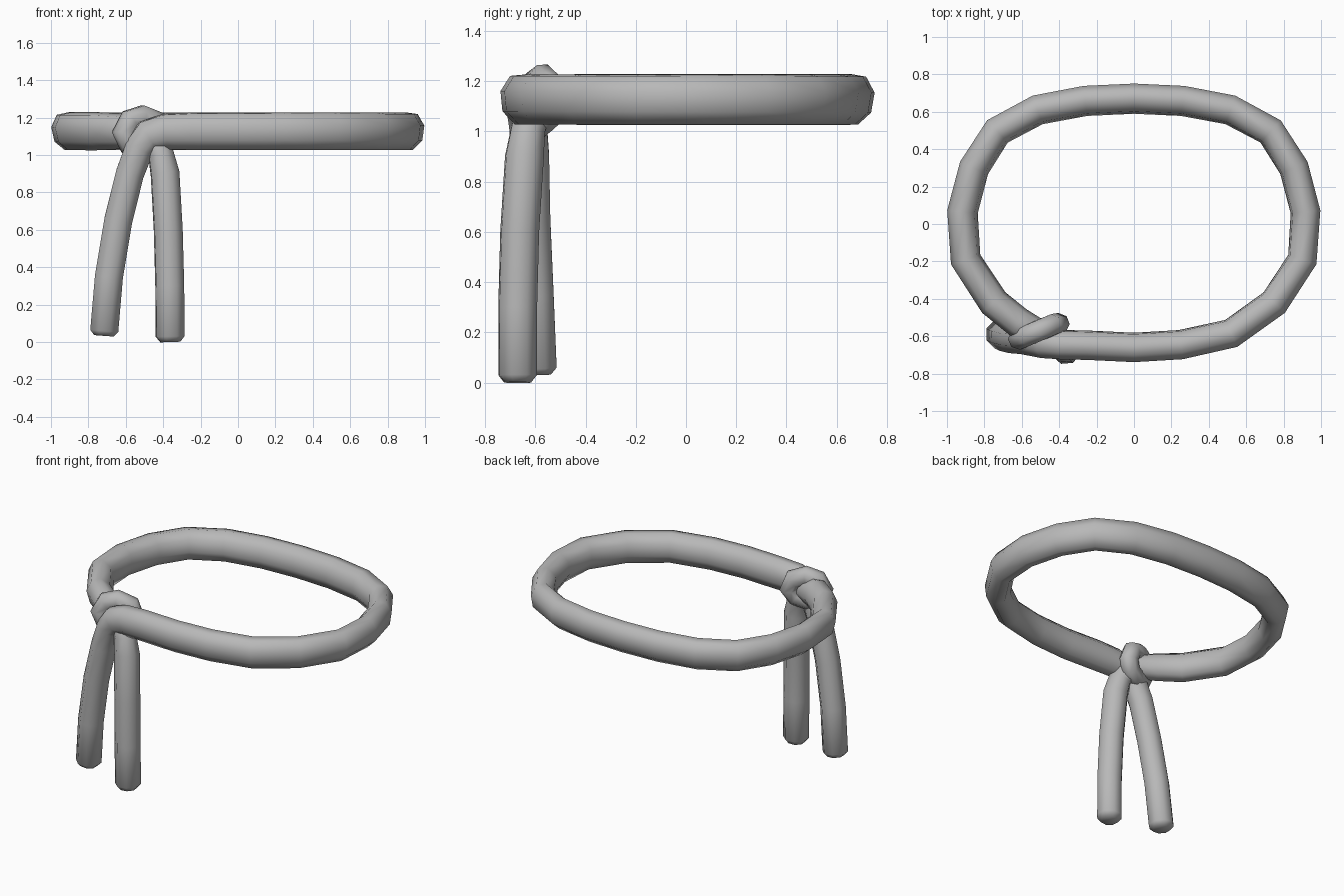
import bpy, bmesh, math
from mathutils import Vector

if "Cube" in bpy.data.objects:
    bpy.data.objects.remove(bpy.data.objects["Cube"])

grey = bpy.data.materials.new("grey_cloth")
grey.diffuse_color = (0.48, 0.48, 0.48, 1)
grey.use_nodes = True
grey.node_tree.nodes["Principled BSDF"].inputs["Base Color"].default_value = grey.diffuse_color
SIDES = 8


def sweep(name, stations, side, closed=False):
    """Sweep an octagon along (x, y, z, half_width, half_height) stations."""
    bm = bmesh.new()
    pts = [Vector(s[:3]) for s in stations]
    n = len(pts)
    rings = []
    side = Vector(side)
    grow = 1 / math.cos(math.pi / SIDES)
    for i, s in enumerate(stations):
        a = pts[i - 1] if i or closed else pts[0]
        b = pts[(i + 1) % n] if i < n - 1 or closed else pts[-1]
        d_in, d_out = (pts[i] - a).normalized(), (b - pts[i]).normalized()
        t = (d_in + d_out).normalized()
        side = (side - t * side.dot(t)).normalized()   # carry the frame along
        up = t.cross(side)
        ring = []
        for k in range(SIDES):
            ang = (k + 0.5) * 2 * math.pi / SIDES
            ring.append(bm.verts.new(pts[i] + side * math.cos(ang) * s[3] * grow
                                     + up * math.sin(ang) * s[4] * grow))
        rings.append(ring)
    for i in range(n if closed else n - 1):
        r, q = rings[i], rings[(i + 1) % n]
        for k in range(SIDES):
            m = (k + 1) % SIDES
            bm.faces.new((r[k], r[m], q[m], q[k]))
    if not closed:
        bm.faces.new(rings[0])
        bm.faces.new(rings[-1])
    bmesh.ops.recalc_face_normals(bm, faces=bm.faces)
    mesh = bpy.data.meshes.new(name)
    bm.to_mesh(mesh)
    bm.free()
    mesh.materials.append(grey)
    obj = bpy.data.objects.new(name, mesh)
    bpy.context.collection.objects.link(obj)
    bpy.context.view_layer.objects.active = obj
    obj.select_set(True)
    bpy.ops.object.shade_smooth_by_angle(angle=math.radians(60))
    obj.select_set(False)
    return obj


W, H, Z = 0.075, 0.097, 1.127      # sash half width, half height, level
T = 0.075                          # tail half thickness

# left tail, rising and bending into the waist band
left_tail = [(-.717, -.59, .033, .052, .052), (-.715, -.59, .06, T, T),
             (-.69, -.602, .35, T, T), (-.64, -.615, .65, T, T),
             (-.578, -.62, .9, T, T), (-.525, -.63, 1.04, T, .078),
             (-.475, -.64, 1.105, T, .085), (-.39, -.645, 1.125, W, .093)]

# waist band: right half from the front, then the left half from the back
half = [(.25, -.645), (.52, -.585), (.75, -.42), (.9, -.19), (.917, .065),
        (.855, .30), (.73, .495), (.515, .61), (.26, .658)]
path = [(-.25, -.648), (0, -.66)] + half + [(0, .67)]
path += [(-x, y) for x, y in reversed(half[2:])]
band = [(x, y, Z, W, H) for x, y in path]

# right tail, leaving the left end of the band under the knot
right_tail = [(-.62, -.525, Z, W, .09), (-.52, -.58, 1.115, .07, .08),
              (-.45, -.61, 1.08, .065, .07), (-.412, -.63, 1.0, .066, .068),
              (-.39, -.643, .9, T, T), (-.373, -.662, .6, T, T),
              (-.365, -.67, .3, T, T), (-.363, -.67, .03, T, T),
              (-.362, -.67, .0, .052, .052)]
sweep("sash", left_tail + band + right_tail, (0, 1, 0))

# knot wrapped around the crossing
knot = [(-.51, -.57, 1.205), (-.575, -.598, 1.185), (-.61, -.612, 1.12),
        (-.58, -.607, 1.06), (-.51, -.585, 1.035), (-.44, -.56, 1.055),
        (-.408, -.535, 1.11), (-.435, -.54, 1.175)]
sweep("knot", [p + (.055, .06) for p in knot], (.3, 1, 0), closed=True)
